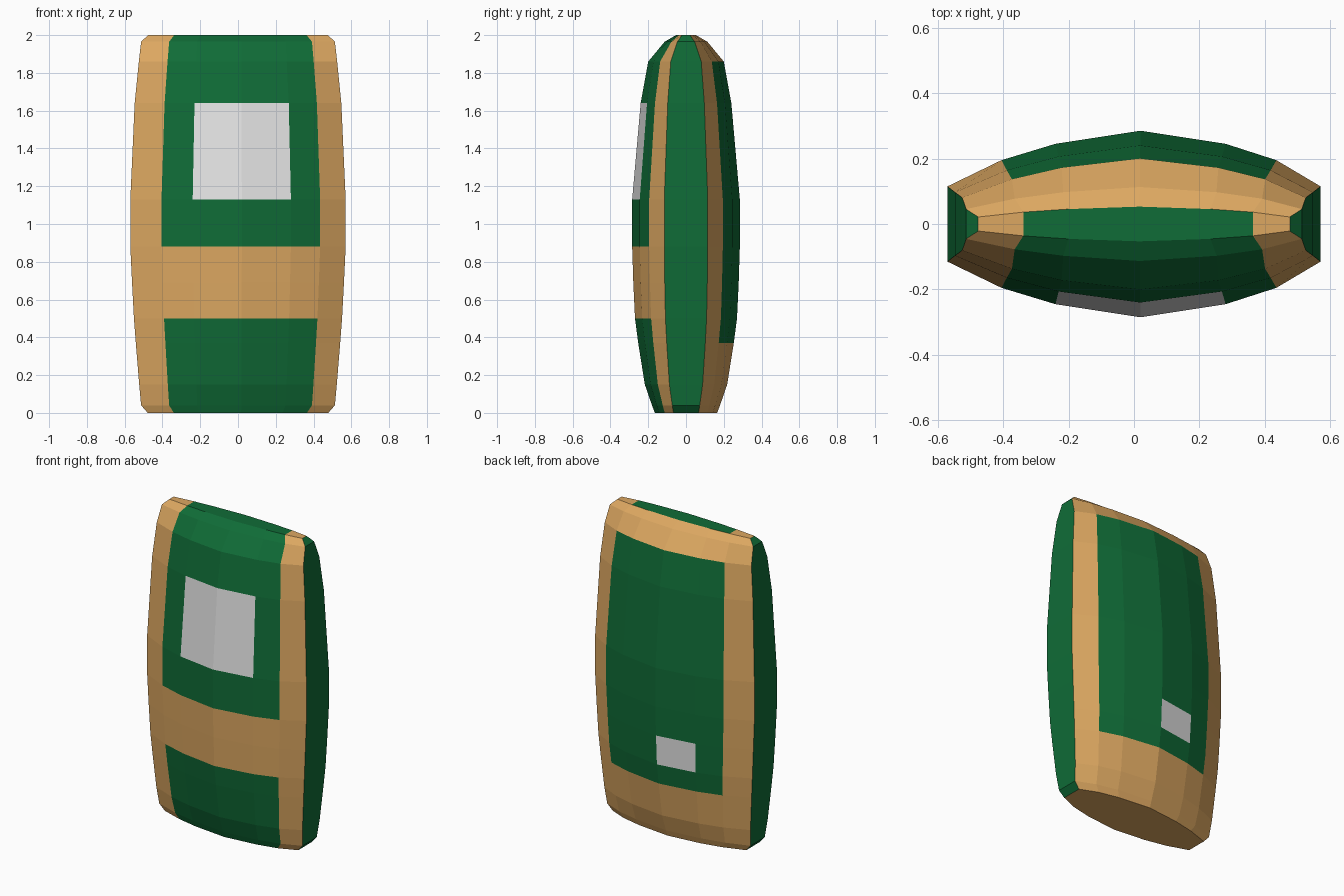
import bpy, bmesh

if "Cube" in bpy.data.objects:
    bpy.data.objects.remove(bpy.data.objects["Cube"])

def mat(name, rgb):
    m = bpy.data.materials.new(name)
    m.diffuse_color = (*rgb, 1)
    m.use_nodes = True
    m.node_tree.nodes["Principled BSDF"].inputs["Base Color"].default_value = m.diffuse_color
    return m

GREEN, TAN, WHITE = 0, 1, 2
mats = [mat("green", (0.005, 0.15, 0.038)),
        mat("tan", (0.72, 0.39, 0.12)),
        mat("label_white", (0.78, 0.78, 0.78))]

# Rows of the padded body: height, half width, half depth at the ridge
rows = [(0, 0.478, 0.165), (0.04, 0.513, 0.18), (0.15, 0.523, 0.218),
        (0.37, 0.541, 0.253), (0.5, 0.551, 0.27), (0.69, 0.561, 0.279),
        (0.88, 0.57, 0.285), (1.13, 0.57, 0.285), (1.64, 0.547, 0.24),
        (1.86, 0.525, 0.2), (1.965, 0.513, 0.113), (2.0, 0.476, 0.053)]
W, D = 0.57, 0.285
# Front half of the cross-section, left to right; the back mirrors it
half = [(-0.57, 0.115), (-0.405, 0.195), (-0.24, 0.245), (0.02, 0.285),
        (0.28, 0.245), (0.435, 0.195), (0.57, 0.115)]
section = [(x, -y) for x, y in half] + [(x, y) for x, y in reversed(half)]
N = len(section)

def panel_colour(col, z):
    """Colour of a wall face from its column and mid height."""
    if col in (6, 13):                       # flat side panels
        return GREEN
    if 1 <= col <= 4:                        # front panels and large label
        if col in (2, 3) and 1.13 < z < 1.64:
            return WHITE
        return TAN if 0.5 < z < 0.88 else GREEN
    if 8 <= col <= 11:                       # back panel and small label
        if col == 10 and 0.5 < z < 0.69:
            return WHITE
        return GREEN if 0.37 < z < 1.86 else TAN
    return TAN                               # corner strips

bm = bmesh.new()
rings = [[bm.verts.new((x * w / W, y * d / D, z)) for x, y in section]
         for z, w, d in rows]
for r in range(len(rows) - 1):
    zmid = (rows[r][0] + rows[r + 1][0]) / 2
    for c in range(N):
        n = (c + 1) % N
        f = bm.faces.new((rings[r][c], rings[r][n],
                          rings[r + 1][n], rings[r + 1][c]))
        f.material_index = panel_colour(c, zmid)

# End caps as strips: tan base, green top with tan ends
for ring, middle in ((rings[0], TAN), (rings[-1], GREEN)):
    for c in range(6):
        f = bm.faces.new((ring[c], ring[c + 1], ring[12 - c], ring[13 - c]))
        f.material_index = middle if 1 <= c <= 4 else TAN

bmesh.ops.recalc_face_normals(bm, faces=bm.faces)
me = bpy.data.meshes.new("padded_body")
bm.to_mesh(me)
bm.free()
for m in mats:
    me.materials.append(m)
ob = bpy.data.objects.new("padded_body", me)
bpy.context.collection.objects.link(ob)
